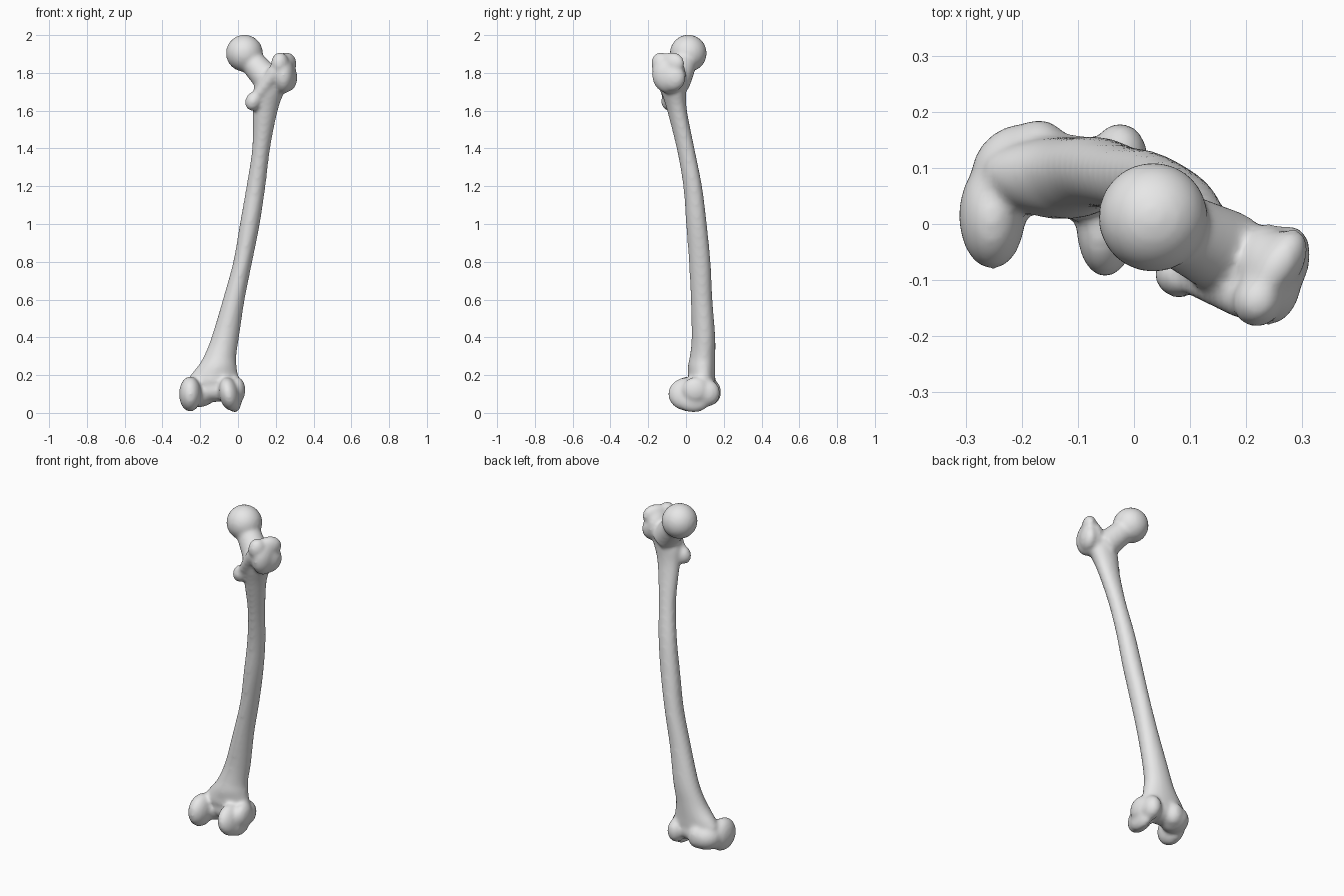
import bpy
import bmesh
import math
from mathutils import Matrix, Vector

default_cube = bpy.data.objects.get("Cube")
if default_cube:
    bpy.data.objects.remove(default_cube, do_unlink=True)

# One plain grey for the whole bone
bone_grey = bpy.data.materials.new("bone_grey")
bone_grey.use_nodes = True
grey = (0.8, 0.8, 0.8, 1.0)
bone_grey.diffuse_color = grey
for node in bone_grey.node_tree.nodes:
    if node.type == "BSDF_PRINCIPLED":
        node.inputs["Base Color"].default_value = grey

bm = bmesh.new()


def lobe(center, radii, turn=0, tilt=0):
    """Rounded swelling: an ellipsoid turned about z, then tilted about y."""
    matrix = (Matrix.Translation(center)
              @ Matrix.Rotation(math.radians(turn), 4, "Z")
              @ Matrix.Rotation(math.radians(tilt), 4, "Y")
              @ Matrix.Diagonal((*radii, 1)))
    bmesh.ops.create_uvsphere(bm, u_segments=32, v_segments=20, radius=1, matrix=matrix)


def taper(start, end, start_radius, end_radius):
    """Tapered round bar between two points."""
    start, end = Vector(start), Vector(end)
    axis = end - start
    matrix = (Matrix.Translation((start + end) / 2)
              @ axis.to_track_quat("Z", "Y").to_matrix().to_4x4())
    bmesh.ops.create_cone(bm, cap_ends=True, segments=32, radius1=start_radius,
                          radius2=end_radius, depth=axis.length, matrix=matrix)


def smooth_between(a, b, c, d, t):
    """Catmull-Rom blend from b to c."""
    return b + 0.5 * t * (c - a + t * (2 * a - 5 * b + 4 * c - d
                                       + t * (3 * (b - c) + d - a)))


def loft(rows, steps=4, sides=32):
    """Skin level sections given as height, x range and y range."""
    sections = []
    for i in range(len(rows) - 1):
        four = [rows[max(0, min(len(rows) - 1, i + k))] for k in (-1, 0, 1, 2)]
        for step in range(steps):
            sections.append([smooth_between(*values, step / steps)
                             for values in zip(*four)])
    sections.append(rows[-1])
    rings = []
    for z, left, right, back, front in sections:
        ring = []
        for k in range(sides):
            angle = math.tau * k / sides
            # The rear of each section is pinched towards a ridge
            pinch = 1 + 0.12 * math.sin(angle)
            x = (left + right) / 2 + (right - left) / 2 * math.cos(angle) * pinch
            y = (back + front) / 2 + (front - back) / 2 * math.sin(angle)
            ring.append(bm.verts.new((x, y, z)))
        rings.append(ring)
    for low, high in zip(rings, rings[1:]):
        for k in range(sides):
            n = (k + 1) % sides
            bm.faces.new((low[k], low[n], high[n], high[k]))
    bm.faces.new(reversed(rings[0]))
    bm.faces.new(rings[-1])


# Bowed shaft flaring at both ends
loft([
    (0.10, -0.26, 0.01, 0.03, 0.15),
    (0.16, -0.27, 0.01, 0.01, 0.155),
    (0.20, -0.25, 0.0, 0.01, 0.155),
    (0.25, -0.21, -0.008, 0.01, 0.155),
    (0.30, -0.18, -0.01, 0.02, 0.155),
    (0.40, -0.14, 0.005, 0.03, 0.155),
    (0.60, -0.08, 0.035, 0.025, 0.14),
    (0.80, -0.025, 0.075, 0.015, 0.13),
    (1.00, 0.01, 0.115, 0.0, 0.11),
    (1.20, 0.045, 0.145, -0.015, 0.085),
    (1.40, 0.075, 0.17, -0.05, 0.045),
    (1.60, 0.08, 0.21, -0.1, 0.005),
    (1.70, 0.08, 0.245, -0.13, 0.0),
    (1.78, 0.11, 0.27, -0.14, 0.0),
])

# Ball head and neck
lobe((0.034, 0.012, 1.904), (0.098, 0.098, 0.098))
taper((0.05, 0.005, 1.885), (0.17, -0.055, 1.75), 0.064, 0.078)
lobe((0.17, -0.055, 1.75), (0.075, 0.06, 0.075))

# Greater trochanter: body, rear crest, front crest and outer swelling
lobe((0.24, -0.09, 1.79), (0.06, 0.09, 0.10))
lobe((0.222, -0.135, 1.85), (0.045, 0.05, 0.06), turn=-30)
lobe((0.255, -0.075, 1.85), (0.042, 0.075, 0.06), turn=-35)
lobe((0.263, -0.075, 1.775), (0.047, 0.075, 0.075), turn=-20)

# Lesser trochanter and the crest leading down to it
lobe((0.08, -0.09, 1.65), (0.042, 0.042, 0.052), tilt=20)
taper((0.20, -0.13, 1.81), (0.09, -0.095, 1.66), 0.042, 0.026)

# Outer condyle: rear knuckle and front lobe
lobe((-0.253, 0.015, 0.10), (0.059, 0.096, 0.093))
lobe((-0.205, 0.095, 0.105), (0.09, 0.08, 0.075), turn=40)
lobe((-0.17, 0.13, 0.11), (0.055, 0.056, 0.07))

# Inner condyle: rear knuckle, side swelling, lower edge and front lobe
lobe((-0.047, 0.005, 0.10), (0.053, 0.10, 0.09), turn=-4, tilt=-12)
lobe((-0.003, 0.05, 0.12), (0.042, 0.07, 0.07))
lobe((-0.018, 0.04, 0.062), (0.036, 0.085, 0.06))
lobe((-0.025, 0.115, 0.105), (0.05, 0.066, 0.07))

# Bridge between the condyles, leaving the rear notch open
lobe((-0.12, 0.085, 0.12), (0.12, 0.075, 0.062))

bmesh.ops.recalc_face_normals(bm, faces=bm.faces)
mesh = bpy.data.meshes.new("thigh_bone")
bm.to_mesh(mesh)
bm.free()
mesh.materials.append(bone_grey)
bone = bpy.data.objects.new("thigh_bone", mesh)
bpy.context.collection.objects.link(bone)

# Fuse the parts into one skin and soften the joins
fuse = bone.modifiers.new("fuse", "REMESH")
fuse.mode = "VOXEL"
fuse.voxel_size = 0.01
fuse.use_smooth_shade = True
soften = bone.modifiers.new("soften", "SMOOTH")
soften.factor = 0.5
soften.iterations = 10
